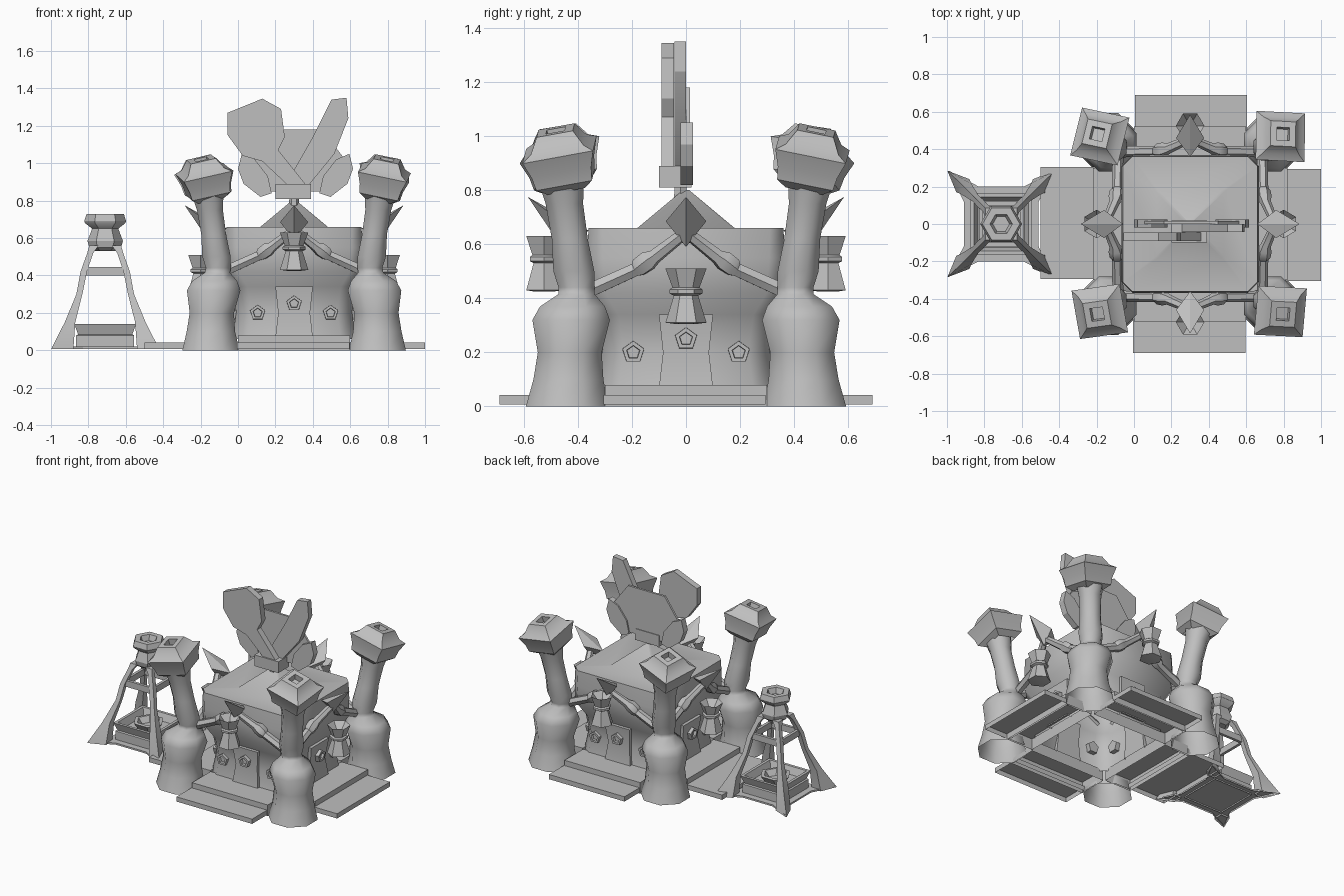
import bpy, bmesh, math
from mathutils import Matrix, Vector

if "Cube" in bpy.data.objects:
    bpy.data.objects.remove(bpy.data.objects["Cube"])

stone = bpy.data.materials.new("plain_grey")
stone.diffuse_color = (0.52, 0.52, 0.52, 1)
stone.use_nodes = True
stone.node_tree.nodes["Principled BSDF"].inputs["Base Color"].default_value = stone.diffuse_color
T, RZ = Matrix.Translation, lambda a: Matrix.Rotation(a, 4, 'Z')
HALL = T((0.3, 0, 0))
SHRINE = T((-0.71, 0, 0))


def finish(name, bm, m=Matrix(), smooth=40):
    bmesh.ops.recalc_face_normals(bm, faces=bm.faces)
    bm.transform(m)
    me = bpy.data.meshes.new(name)
    bm.to_mesh(me)
    bm.free()
    ob = bpy.data.objects.new(name, me)
    bpy.context.collection.objects.link(ob)
    me.materials.append(stone)
    if smooth:
        bpy.ops.object.select_all(action='DESELECT')
        ob.select_set(True)
        bpy.context.view_layer.objects.active = ob
        bpy.ops.object.shade_smooth_by_angle(angle=math.radians(smooth))
    return ob


def loft(name, rings, m=Matrix(), smooth=40, bottom=True, top=True):
    """Skin a list of equal-length point rings, optionally capping the ends."""
    bm = bmesh.new()
    vs = [[bm.verts.new(p) for p in r] for r in rings]
    n = len(vs[0])
    for a, b in zip(vs, vs[1:]):
        for i in range(n):
            j = (i + 1) % n
            bm.faces.new((a[i], a[j], b[j], b[i]))
    if bottom:
        bm.faces.new(vs[0])
    if top:
        bm.faces.new(vs[-1])
    return finish(name, bm, m, smooth)


def ring(n, r, z, x=0, y=0, turn=0.0):
    return [(x + r * math.cos(turn + i * math.tau / n),
             y + r * math.sin(turn + i * math.tau / n), z) for i in range(n)]


def square(h, z, x=0, y=0):
    return ring(4, h * math.sqrt(2), z, x, y, math.pi / 4)


def chamfered(h, c, z):
    return [(h, -h + c, z), (h, h - c, z), (h - c, h, z), (-h + c, h, z),
            (-h, h - c, z), (-h, -h + c, z), (-h + c, -h, z), (h - c, -h, z)]


def tube(name, pts, radii, m=Matrix(), n=6):
    pts = [Vector(p) for p in pts]
    rings = []
    for i, p in enumerate(pts):
        d = (pts[min(i + 1, len(pts) - 1)] - pts[max(i - 1, 0)]).normalized()
        q = d.to_track_quat('Z', 'Y')
        rings.append([p + q @ Vector(v) for v in ring(n, radii[i], 0)])
    return loft(name, rings, m)


def box(name, x0, x1, y0, y1, z0, z1, m=Matrix(), bottom=True):
    return loft(name, [[(x0, y0, z), (x1, y0, z), (x1, y1, z), (x0, y1, z)]
                       for z in (z0, z1)], m, 0, bottom)


def plate(name, outline, y0, y1):
    return loft(name, [[(x, y, z) for x, z in outline] for y in (y0, y1)], smooth=25)


# Hall body (open underneath) with rounded eave and pyramid cap
loft("hall", [chamfered(0.33, 0.08, 0.06), chamfered(0.31, 0.08, 0.2),
              chamfered(0.33, 0.08, 0.34), chamfered(0.368, 0.07, 0.42),
              chamfered(0.368, 0.06, 0.55), chamfered(0.36, 0.05, 0.66),
              chamfered(0.18, 0.01, 0.66), chamfered(0.012, 0.001, 0.8)], HALL, 60, bottom=False)

# Hollow plinth steps and ramps on the four sides
for k in range(4):
    m = HALL @ RZ(k * math.pi / 2)
    box("plinth_step", -0.3, 0.3, -0.52, -0.31, 0.0, 0.08, m, bottom=False)
    reach = (0.69, 0.7, 0.69, 0.8)[k]
    box("ramp", -0.305, 0.295, -reach, -0.5, 0.008, 0.042, m, bottom=False)

# Details repeated on each side of the hall
for k in range(4):
    m = HALL @ RZ(k * math.pi / 2)
    # door bay
    loft("door_bay", [[(-w, -d, z), (w, -d, z), (w, -0.3, z), (-w, -0.3, z)]
                      for w, d, z in ((0.1, 0.35, 0.07), (0.085, 0.332, 0.2), (0.1, 0.352, 0.34))],
         m, bottom=False)
    # pentagon windows with recessed panes
    for x, z, out in ((-0.195, 0.2, 0.31), (0, 0.25, 0.342), (0.195, 0.2, 0.31)):
        face = m @ T((x, -out, z)) @ Matrix.Rotation(math.pi / 2, 4, 'X')
        t = math.pi / 2
        loft("window", [ring(5, 0.044, -0.03, turn=t), ring(5, 0.042, 0.025, turn=t),
                        ring(5, 0.026, 0.025, turn=t), ring(5, 0.024, 0.006, turn=t)], face, 0)
    # ropes with knots
    for s in (-1, 1):
        tube("rope", [(s * 0.40, -0.385, 0.41), (s * 0.19, -0.39, 0.505), (s * 0.175, -0.392, 0.515),
                      (s * 0.14, -0.397, 0.54), (s * 0.115, -0.405, 0.555), (0, -0.455, 0.645)],
             [0.03, 0.028, 0.038, 0.04, 0.028, 0.022], m)
    # leaf ornament pointing up and outward
    bm = bmesh.new()
    for p in ((0, -0.36, 0.65), (0, -0.585, 0.775), (0, -0.46, 0.59),
              (0.075, -0.46, 0.685), (-0.075, -0.46, 0.685)):
        bm.verts.new(p)
    bmesh.ops.convex_hull(bm, input=bm.verts)
    finish("leaf_ornament", bm, m, 0)
    # hourglass lantern
    top = 0.63 if k % 2 == 0 else 0.51
    y = -0.525 if k % 2 == 0 else -0.5
    prof = [(0.035, -0.045), (0.076, 0), (0.05, -0.07), (0.061, -0.077), (0.061, -0.092),
            (0.045, -0.1), (0.076, -0.2), (0.04, -0.205)]
    loft("lantern", [ring(6, r, top + z, 0, y) for r, z in prof], m)

# Corner pillars with tilted pagoda heads
yaw = {(-1, 1): -13, (1, 1): -2, (-1, -1): 9, (1, -1): -4}
for (sx, sy), a in yaw.items():
    prof = [(0, 0.165, 0.445, 0.44), (0.1, 0.14, 0.445, 0.435), (0.2, 0.128, 0.44, 0.43),
            (0.32, 0.155, 0.43, 0.425), (0.37, 0.13, 0.425, 0.42), (0.415, 0.073, 0.41, 0.405),
            (0.44, 0.072, 0.405, 0.405), (0.5, 0.082, 0.415, 0.415), (0.62, 0.072, 0.43, 0.43),
            (0.75, 0.075, 0.45, 0.45), (0.85, 0.095, 0.465, 0.465)]
    loft("pillar", [ring(8, r, z, sx * dx, sy * dy, math.pi / 8) for z, r, dx, dy in prof],
         HALL, 55, bottom=False, top=False)
    tilt = Vector((0, 0, 1)).rotation_difference(Vector((sx * 0.2, sy * 0.2, 1))).to_matrix().to_4x4()
    m = HALL @ T((sx * 0.48, sy * 0.465, 0.935)) @ tilt @ RZ(math.radians(a))
    loft("pillar_head", [square(0.07, -0.13), square(0.105, -0.1), square(0.112, -0.05),
                         square(0.133, 0.015), square(0.1, 0.035), square(0.068, 0.09),
                         square(0.035, 0.09), square(0.033, 0.05)], m, 30, bottom=False)

# Crest on the roof: base, back plate, side lobes, paddle and club
box("crest_base", 0.2, 0.39, -0.1, 0.02, 0.81, 0.89)
tube("crest_stem", [(0.3, -0.02, 0.74), (0.3, -0.02, 0.82)], [0.03, 0.025])
plate("crest_back_plate", [(0.16, 1.18), (0.45, 1.18), (0.61, 0.97), (0.52, 0.85),
                           (0.1, 0.85), (0.01, 0.97)], 0.0, 0.015)
lobe = [(0.02, 1.05), (0.0, 0.97), (0.03, 0.89), (0.12, 0.82), (0.18, 0.84), (0.16, 0.93), (0.09, 1.02)]
plate("crest_lobe_left", lobe, -0.02, 0.025)
plate("crest_lobe_right", [(0.615 - x, z) for x, z in lobe], -0.02, 0.025)
plate("crest_paddle", [(-0.055, 1.27), (0.13, 1.345), (0.23, 1.29), (0.25, 1.14), (0.215, 1.07),
                       (0.375, 0.87), (0.29, 0.86), (0.13, 1.01), (0.025, 1.04), (-0.055, 1.15)],
      -0.09, -0.045)
plate("crest_club", [(0.5, 1.34), (0.58, 1.35), (0.59, 1.24), (0.515, 1.05), (0.36, 0.86),
                     (0.25, 0.88), (0.32, 1.0), (0.4, 1.14)], -0.042, 0.0)

# Small shrine: four splayed legs
for sx in (-1, 1):
    for sy in (-1, 1):
        foot = [(sx * 0.288, sy * 0.285, 0.008), (sx * 0.17, sy * 0.24, 0.008),
                (sx * 0.17, sy * 0.17, 0.008), (sx * 0.24, sy * 0.17, 0.008)]

        def leg_ring(h, d, z):
            c = sx * d, sy * d
            return [(c[0] + sx * h, c[1] + sy * h, z), (c[0] - sx * h, c[1] + sy * h, z),
                    (c[0] - sx * h, c[1] - sy * h, z), (c[0] + sx * h, c[1] - sy * h, z)]
        loft("shrine_leg", [foot, leg_ring(0.028, 0.188, 0.15), leg_ring(0.016, 0.138, 0.3),
                            leg_ring(0.017, 0.115, 0.42), leg_ring(0.016, 0.08, 0.52),
                            leg_ring(0.025, 0.06, 0.56)], SHRINE, 30, bottom=False)

# Ground plate with pointed corners under the feet
star = []
for k in range(4):
    for p in ((0.2, -0.12), (0.2, 0.12), (0.285, 0.28), (0.12, 0.2)):
        q = RZ(k * math.pi / 2) @ Vector((p[0], p[1], 0))
        if p != (0.12, 0.2):    # shared with the next side
            star.append((q.x, q.y))
loft("shrine_ground_plate", [[(x, y, z) for x, y in star] for z in (0.008, 0.02)],
     SHRINE, 0, bottom=False)

# Square basin with flared rim and a hexagonal bowl inside
loft("shrine_basin", [square(0.155, 0.01), square(0.155, 0.08), square(0.145, 0.085),
                      square(0.165, 0.14), square(0.145, 0.14), square(0.125, 0.09)],
     SHRINE, 0, bottom=False)
loft("shrine_bowl", [ring(6, 0.07, 0.085), ring(6, 0.105, 0.135), ring(6, 0.08, 0.138),
                     ring(6, 0.05, 0.1)], SHRINE, 0)

# Cross bars between the legs
for k in range(4):
    box("shrine_cross_bar", -0.11, 0.11, -0.12, -0.1, 0.4, 0.445, SHRINE @ RZ(k * math.pi / 2))

# Hexagonal crown
prof = [(0.055, 0.53), (0.085, 0.55), (0.095, 0.585), (0.085, 0.61), (0.07, 0.65),
        (0.108, 0.68), (0.112, 0.69), (0.1, 0.728), (0.06, 0.728), (0.045, 0.69)]
loft("shrine_crown", [ring(6, r, z) for r, z in prof], SHRINE, 30)
